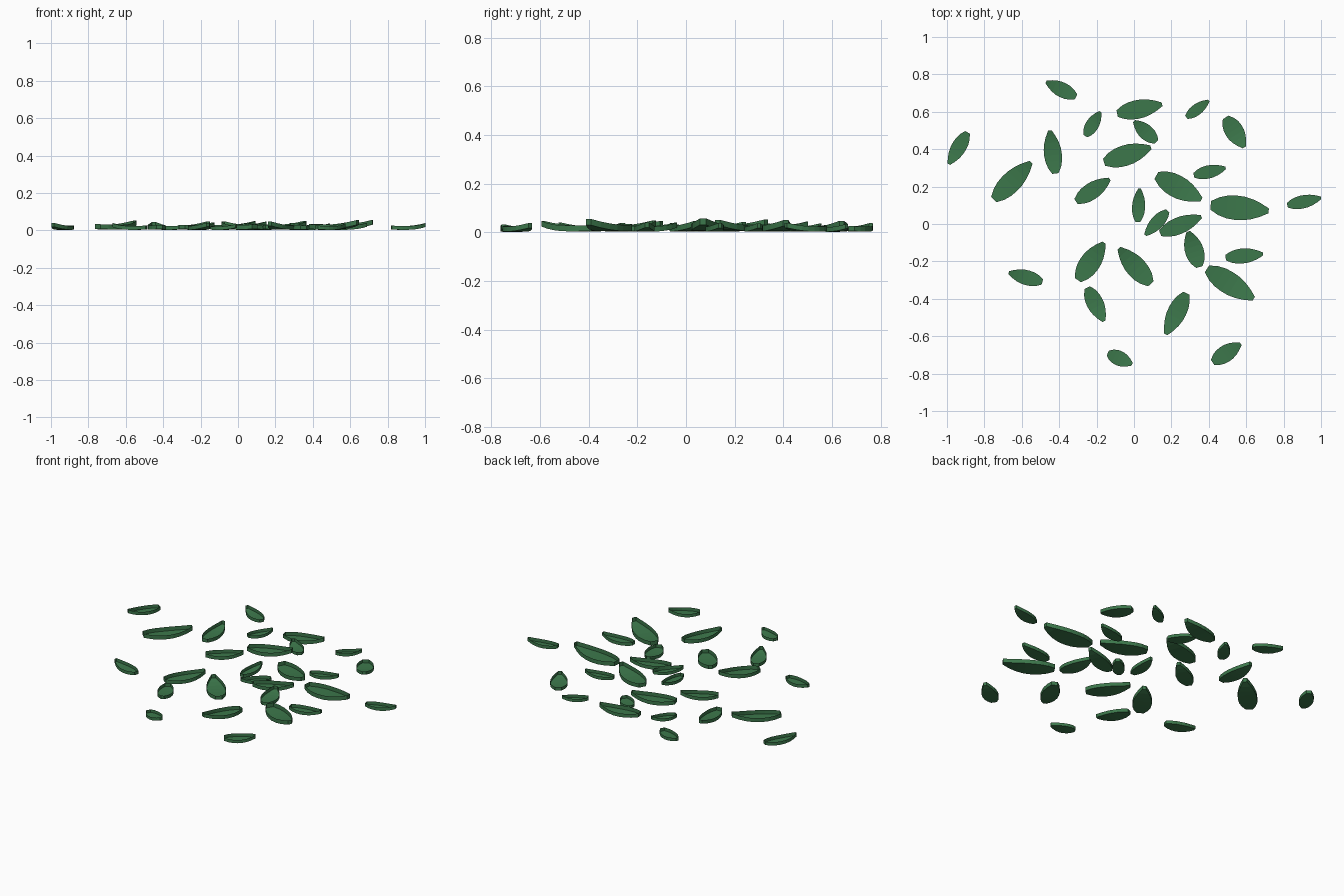
import bpy, bmesh, math
from mathutils import Vector

cube = bpy.data.objects.get("Cube")
if cube:
    bpy.data.objects.remove(cube, do_unlink=True)

green = bpy.data.materials.new("leaf green")
green.use_nodes = True
colour = (0.045, 0.185, 0.07, 1)
green.diffuse_color = colour
green.node_tree.nodes["Principled BSDF"].inputs["Base Color"].default_value = colour

# Half-width of the leaf from its rounded base to its narrower tip
PROFILE = [.36, .74, .94, 1, .97, .82, .56, .2]


def make_leaf(number, base, tip, width):
    """Shallow open leaf dish: flat floor, upright rim, tip curling up."""
    base, tip = Vector(base), Vector(tip)
    along = tip - base
    length = along.length
    across = Vector((-along.y, along.x)) / length
    wall = 0.012 + 0.045 * length
    bm = bmesh.new()
    # Floor
    rows = []
    for i, half in enumerate(PROFILE):
        t = i / (len(PROFILE) - 1)
        curl = length * (0.03 * (1 - t) ** 2 + 0.1 * t ** 3)
        row = []
        for side in (-1, 1):
            p = base + along * t + across * side * half * width / 2
            row.append(bm.verts.new((p.x, p.y, curl)))
        rows.append(row)
    for (a, b), (c, d) in zip(rows, rows[1:]):
        bm.faces.new((a, c, d, b))
    # Upright rim
    rim = [r[0] for r in rows] + [r[1] for r in reversed(rows)]
    top = [bm.verts.new(v.co + Vector((0, 0, wall))) for v in rim]
    for k in range(len(rim)):
        n = (k + 1) % len(rim)
        bm.faces.new((rim[k], rim[n], top[n], top[k]))
    bmesh.ops.recalc_face_normals(bm, faces=bm.faces)
    mesh = bpy.data.meshes.new(f"leaf_{number}")
    bm.to_mesh(mesh)
    bm.free()
    mesh.materials.append(green)
    bpy.context.collection.objects.link(bpy.data.objects.new(f"leaf_{number}", mesh))


# Scattered leaves: base, tip, width
LEAVES = [
    ((-.31, .68), (-.47, .76), .08),
    ((-.26, .47), (-.18, .60), .07),
    ((-.09, .59), (.15, .64), .10),
    ((.28, .57), (.40, .66), .06),
    ((.49, .57), (.59, .41), .10),
    ((.12, .44), (.00, .55), .08),
    ((-.16, .33), (.09, .41), .11),
    ((-.42, .27), (-.45, .50), .095),
    ((-.89, .49), (-.99, .32), .08),
    ((-.75, .13), (-.55, .33), .11),
    ((-.31, .12), (-.13, .24), .09),
    ((.12, .26), (.36, .13), .12),
    ((.32, .26), (.49, .30), .07),
    ((.41, .10), (.72, .07), .13),
    ((.82, .10), (1.0, .14), .07),
    ((.02, .01), (.03, .19), .07),
    ((.18, .07), (.06, -.06), .07),
    ((.14, -.05), (.36, .04), .09),
    ((.35, -.23), (.29, -.04), .10),
    ((.49, -.18), (.69, -.16), .08),
    ((.39, -.24), (.64, -.40), .12),
    ((.09, -.32), (-.08, -.13), .11),
    ((-.30, -.30), (-.16, -.10), .11),
    ((-.49, -.31), (-.67, -.26), .08),
    ((-.25, -.34), (-.16, -.52), .09),
    ((.28, -.37), (.17, -.59), .10),
    ((.42, -.74), (.57, -.64), .09),
    ((-.14, -.69), (-.01, -.75), .08),
]
for number, (base, tip, width) in enumerate(LEAVES, 1):
    make_leaf(number, base, tip, width)
